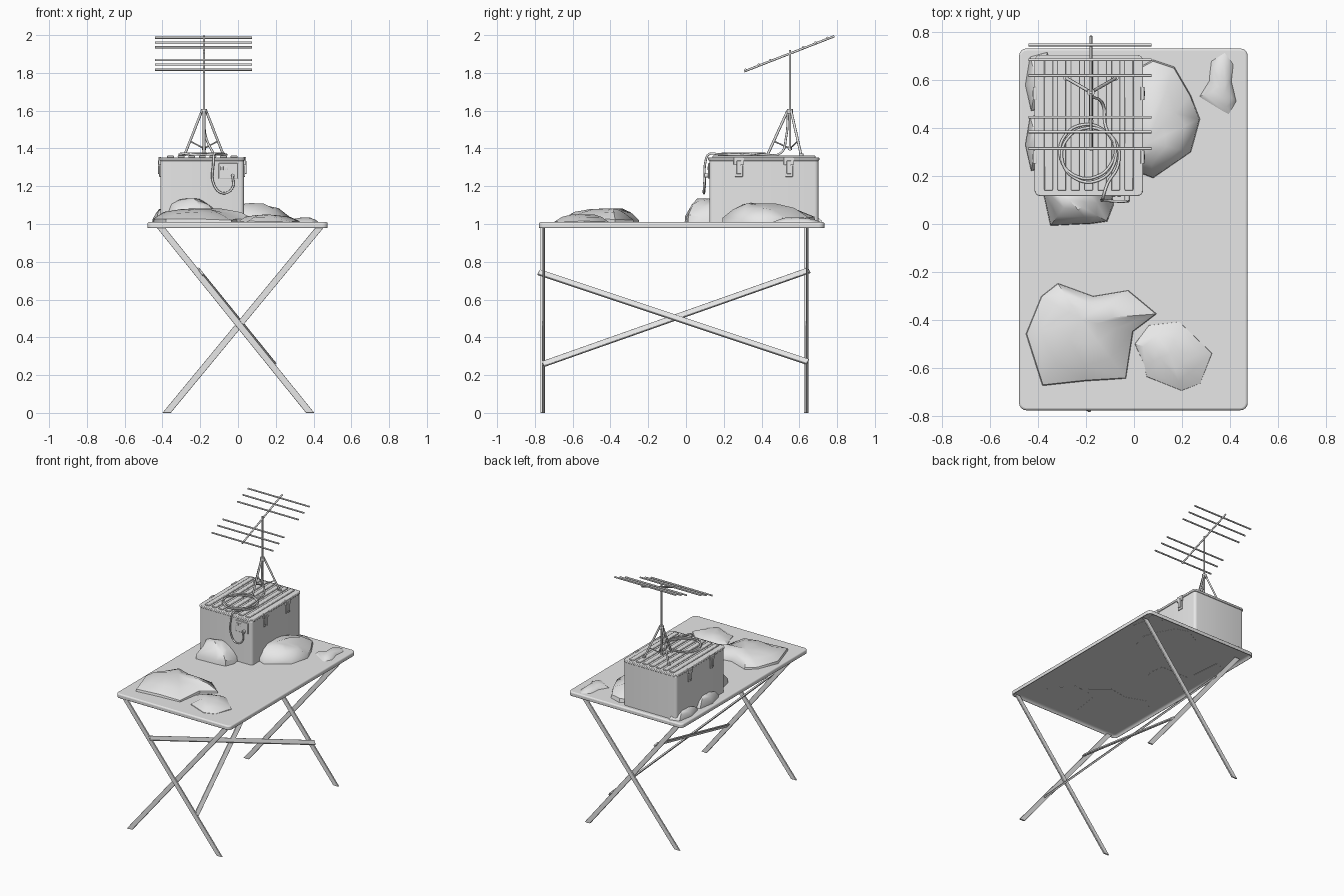
import bpy
import bmesh
from math import radians, cos, sin
from mathutils import Vector, Matrix

if "Cube" in bpy.data.objects:
    bpy.data.objects.remove(bpy.data.objects["Cube"], do_unlink=True)

grey = bpy.data.materials.new("plain_grey")
grey.use_nodes = True
grey.diffuse_color = (0.8, 0.8, 0.8, 1)
grey.node_tree.nodes["Principled BSDF"].inputs["Base Color"].default_value = grey.diffuse_color


def finish(name, bm, bevel=0, segments=2, angle=35):
    """Turn a bmesh into a named object with sharp-edged smooth shading."""
    bmesh.ops.recalc_face_normals(bm, faces=bm.faces)
    mesh = bpy.data.meshes.new(name)
    bm.to_mesh(mesh)
    bm.free()
    mesh.materials.append(grey)
    mesh.shade_smooth()
    mesh.set_sharp_from_angle(angle=radians(angle))
    obj = bpy.data.objects.new(name, mesh)
    bpy.context.collection.objects.link(obj)
    if bevel:
        mod = obj.modifiers.new("soft_edges", 'BEVEL')
        mod.width, mod.segments = bevel, segments
        mod.limit_method = 'ANGLE'
        mod.angle_limit = radians(40)
    return obj


def box_mesh(low, high, corner=0):
    """Box between two corners, with optional rounded vertical edges."""
    low, high = Vector(low), Vector(high)
    bm = bmesh.new()
    bmesh.ops.create_cube(bm, size=1)
    for v in bm.verts:
        v.co = Vector(c * s for c, s in zip(v.co, high - low)) + (low + high) / 2
    if corner:
        upright = [e for e in bm.edges if abs(e.verts[0].co.z - e.verts[1].co.z) > 0.001]
        bmesh.ops.bevel(bm, geom=upright, offset=corner, segments=4, profile=0.5, affect='EDGES')
    return bm


def box(name, low, high, corner=0, bevel=0):
    return finish(name, box_mesh(low, high, corner), bevel)


def rod(name, a, b, radius, sides=8):
    a, b = Vector(a), Vector(b)
    bm = bmesh.new()
    turn = (b - a).to_track_quat('Z', 'Y').to_matrix().to_4x4()
    bmesh.ops.create_cone(bm, cap_ends=True, segments=sides, radius1=radius, radius2=radius,
                          depth=(b - a).length, matrix=Matrix.Translation((a + b) / 2) @ turn)
    return finish(name, bm, angle=50)


def flat_bar(name, a, b, normal, width, thick):
    a, b = Vector(a), Vector(b)
    along = (b - a).normalized()
    side = Vector(normal).cross(along).normalized()
    out = along.cross(side)
    bm = bmesh.new()
    bmesh.ops.create_cube(bm, size=1)
    for v in bm.verts:
        x, y, z = v.co
        v.co = (a + b) / 2 + (b - a) * x + side * (y * width) + out * (z * thick)
    return finish(name, bm, bevel=0.003)


def leg(name, x_foot, x_top, y, height=0.985, half=0.022, thick=0.006):
    """Slanted flat leg cut level at the floor and under the top."""
    bm = bmesh.new()
    ring = [(x_foot - half, 0), (x_foot + half, 0), (x_top + half, height), (x_top - half, height)]
    face = bm.faces.new([bm.verts.new((x, y - thick, z)) for x, z in ring])
    out = bmesh.ops.extrude_face_region(bm, geom=[face])["geom"]
    for v in out:
        if isinstance(v, bmesh.types.BMVert):
            v.co.y += 2 * thick
    return finish(name, bm, bevel=0.002)


def rock(name, outline, peak, base=0.993):
    """Mound whose outline shrinks in rings towards a peak."""
    px, py, pz = peak
    bm = bmesh.new()
    rings = []
    for step, (scale, rise) in enumerate([(1, 0), (0.97, 0.35), (0.68, 0.75), (0.35, 0.95)]):
        ring = []
        for i, (x, y) in enumerate(outline):
            wobble = 0.06 * sin(i * 2.3 + step) * (step > 0)
            lift = (pz - base) * (rise + wobble * 0.8)
            s = scale + wobble * (step > 1)
            ring.append(bm.verts.new((px + (x - px) * s, py + (y - py) * s, base + lift)))
        rings.append(ring)
    n = len(outline)
    for low, high in zip(rings, rings[1:]):
        for i in range(n):
            j = (i + 1) % n
            bm.faces.new((low[i], low[j], high[j], high[i]))
    top = bm.verts.new(peak)
    for i in range(n):
        bm.faces.new((rings[-1][i], rings[-1][(i + 1) % n], top))
    bm.faces.new(rings[0][::-1])
    return finish(name, bm, angle=40)


def cable(name, points, radius):
    curve = bpy.data.curves.new(name, 'CURVE')
    curve.dimensions = '3D'
    curve.bevel_depth, curve.bevel_resolution, curve.resolution_u = radius, 2, 6
    curve.use_fill_caps = True
    spline = curve.splines.new('BEZIER')
    spline.bezier_points.add(len(points) - 1)
    for knot, p in zip(spline.bezier_points, points):
        knot.co = p
        knot.handle_left_type = knot.handle_right_type = 'AUTO'
    curve.materials.append(grey)
    obj = bpy.data.objects.new(name, curve)
    bpy.context.collection.objects.link(obj)


# Table top: rounded tray with a hollow underside
bm = box_mesh((-0.48, -0.778, 0.974), (0.475, 0.733, 1.01), corner=0.03)
under = min(bm.faces, key=lambda f: f.calc_center_median().z)
bmesh.ops.inset_region(bm, faces=[under], thickness=0.02)
for v in under.verts:
    v.co.z += 0.02
finish("table_top", bm, bevel=0.01, segments=3)

# Crossed legs at both ends
for end, y in (("front", -0.765), ("back", 0.63)):
    leg(end + "_leg_rising_left", -0.378, 0.435, y + 0.012)
    leg(end + "_leg_rising_right", 0.382, -0.412, y)

# Diagonal braces lying in the plane of one leg pair
slope = (0.77, 0, 0.63)
flat_bar("brace_high_front", (-0.195, -0.78, 0.745), (0.19, 0.645, 0.27), slope, 0.035, 0.012)
flat_bar("brace_high_back", (0.182, -0.757, 0.258), (-0.203, 0.652, 0.755), slope, 0.035, 0.012)

# Cool box with slatted lid
box("box_body", (-0.411, 0.124, 1.0), (0.032, 0.701, 1.337), corner=0.02, bevel=0.004)
box("box_lid", (-0.416, 0.117, 1.336), (0.038, 0.706, 1.353), corner=0.025, bevel=0.004)
for i in range(7):
    x = -0.189 + (i - 3) * 0.056
    box(f"lid_slat_{i + 1}", (x - 0.018, 0.14, 1.35), (x + 0.018, 0.685, 1.362), bevel=0.004)

# Latches on both sides of the box
for side, x, d in (("left", 0.032, 1), ("right", -0.411, -1)):
    for place, y in (("front", 0.28), ("back", 0.545)):
        for part, half, z0, z1, t in (("plate", 0.021, 1.25, 1.31, 0.006),
                                      ("clip", 0.012, 1.265, 1.335, 0.013),
                                      ("hinge", 0.028, 1.315, 1.355, 0.011)):
            ends = sorted((x - d * 0.004, x + d * t))
            box(f"{side}_{place}_latch_{part}", (ends[0], y - half, z0), (ends[1], y + half, z1), bevel=0.002)

# Socket panel and plug on the front
box("socket_panel", (-0.103, 0.117, 1.24), (0.0, 0.13, 1.322), bevel=0.003)
for i, x in enumerate((-0.085, -0.062)):
    box(f"socket_{i + 1}", (x - 0.007, 0.113, 1.285), (x + 0.007, 0.12, 1.305), bevel=0.002)
rod("plug", (-0.028, 0.12, 1.256), (-0.028, 0.098, 1.256), 0.011)

# Aerial: mast, tripod, boom and cross rods
mx, my = -0.18, 0.55
rod("mast", (mx, my, 1.39), (mx, my, 1.92), 0.006)
rod("tripod_collar", (mx, my, 1.585), (mx, my, 1.61), 0.016, 12)
rod("mast_foot_ring", (mx, my, 1.392), (mx, my, 1.41), 0.01, 12)
for i, turn in enumerate((30, 150, 270)):
    dx, dy = cos(radians(turn)), sin(radians(turn))
    top = Vector((mx + dx * 0.012, my + dy * 0.012, 1.6))
    foot = Vector((mx + dx * 0.12, my + dy * 0.12, 1.363))
    rod(f"tripod_leg_{i + 1}", top, foot, 0.007)
    rod(f"tripod_strut_{i + 1}", top.lerp(foot, 0.68), (mx, my, 1.4), 0.004, 6)
    rod(f"tripod_pad_{i + 1}", foot, foot + Vector((0, 0, 0.01)), 0.012)
tail, nose = Vector((mx, 0.308, 1.808)), Vector((mx, 0.785, 1.994))
rod("boom", tail, nose, 0.006)
for i, y in enumerate((0.315, 0.385, 0.446, 0.62, 0.686, 0.748)):
    z = tail.lerp(nose, (y - tail.y) / (nose.y - tail.y)).z + 0.006
    rod(f"cross_rod_{i + 1}", (-0.44, y, z), (0.073, y, z), 0.006)

# Cable: down the mast, coiled on the lid, hanging to the socket
path = [(mx, 0.54, 1.59), (-0.17, 0.53, 1.46), (-0.13, 0.5, 1.375)]
for k in range(19):
    a = radians(60 - k * 45)
    r = 0.115 - 0.02 * sin(k * 0.9)
    path.append((-0.175 + r * cos(a), 0.305 + r * sin(a), 1.368 + 0.006 * (k % 3 == 1)))
path += [(-0.11, 0.17, 1.37), (-0.127, 0.12, 1.368), (-0.13, 0.103, 1.33), (-0.128, 0.1, 1.21),
         (-0.08, 0.095, 1.163), (-0.03, 0.095, 1.19), (-0.028, 0.1, 1.256)]
cable("aerial_cable", path, 0.006)

# Rocks scattered on the table
rock("wide_front_rock", [(-0.455, -0.46), (-0.39, -0.3), (-0.32, -0.245), (-0.17, -0.3), (-0.02, -0.275),
                         (0.1, -0.375), (0, -0.45), (-0.03, -0.65), (-0.2, -0.66), (-0.385, -0.68)],
     (-0.22, -0.4, 1.082))
rock("small_front_rock", [(0, -0.5), (0.06, -0.42), (0.19, -0.405), (0.33, -0.54), (0.28, -0.67),
                          (0.2, -0.7), (0.05, -0.64), (0.04, -0.59)], (0.15, -0.54, 1.05))
rock("tall_rock_before_box", [(-0.38, 0.13), (-0.35, -0.008), (-0.18, 0), (-0.11, 0.01), (-0.083, 0.08),
                              (-0.1, 0.19), (-0.34, 0.19)], (-0.27, 0.1, 1.135))
rock("wide_rock_beside_box", [(-0.05, 0.24), (0.08, 0.19), (0.24, 0.3), (0.278, 0.44), (0.24, 0.54),
                              (0.17, 0.66), (0.08, 0.69), (-0.05, 0.62)], (0.06, 0.34, 1.11))
rock("back_corner_rock", [(0.27, 0.53), (0.31, 0.6), (0.32, 0.69), (0.38, 0.72), (0.42, 0.68),
                          (0.41, 0.6), (0.43, 0.51), (0.4, 0.445)], (0.36, 0.57, 1.035))
for name, y, z in (("side_rock_front", 0.35, 1.08), ("side_rock_back", 0.6, 1.06)):
    rock(name, [(-0.43, y - 0.13), (-0.455, y - 0.02), (-0.435, y + 0.1), (-0.36, y + 0.12),
                (-0.34, y - 0.11)], (-0.405, y, z))
